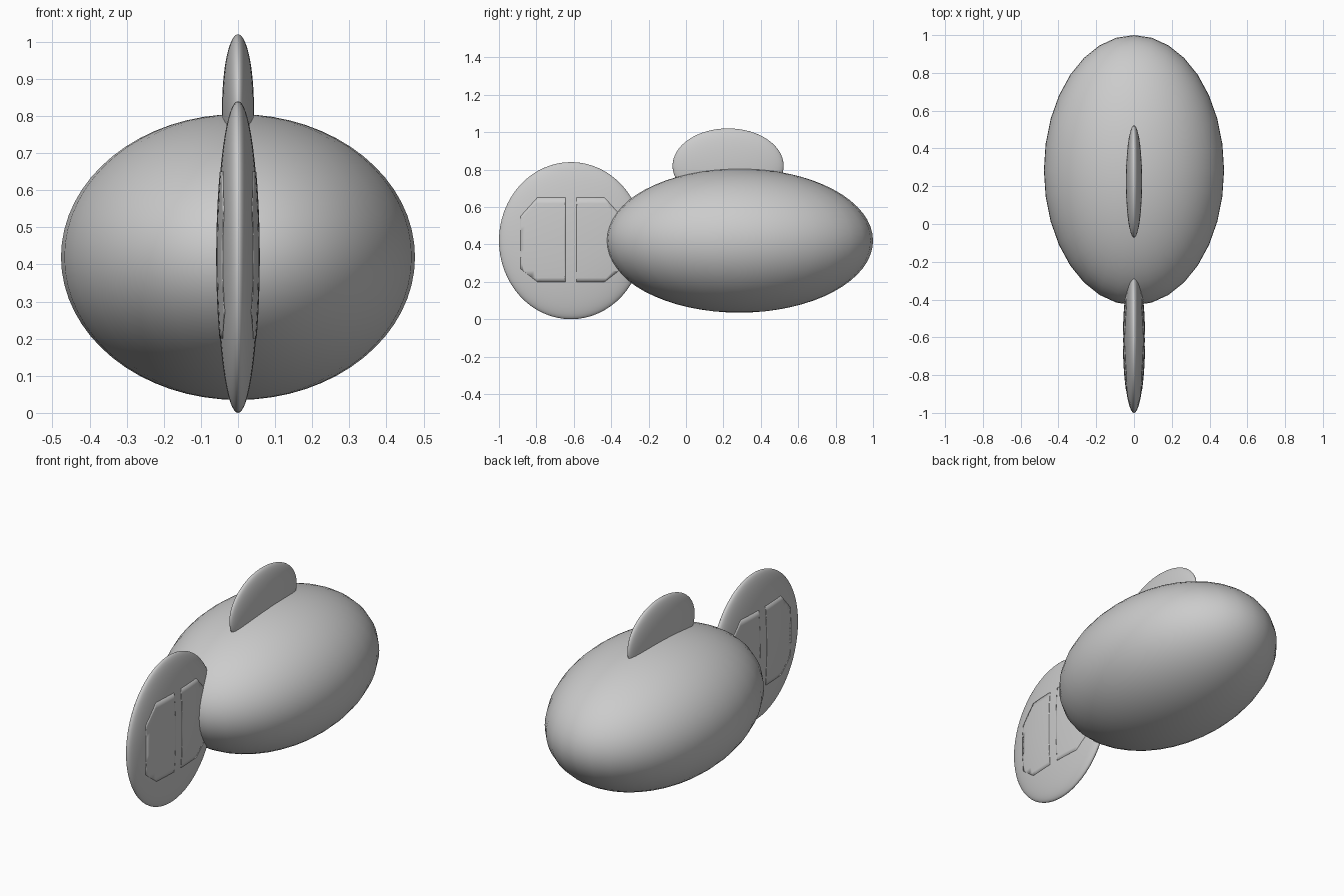
import bpy, bmesh, math
from mathutils import Vector

cube = bpy.data.objects.get("Cube")
if cube:
    bpy.data.objects.remove(cube, do_unlink=True)

# One plain grey for every part
grey = bpy.data.materials.new("plain grey")
grey.use_nodes = True
colour = (0.6, 0.6, 0.6, 1)
grey.diffuse_color = colour
grey.node_tree.nodes["Principled BSDF"].inputs["Base Color"].default_value = colour


def ellipsoid(name, centre, radii, segments, rings, outline=None):
    """Smooth ellipsoid; a convex (y, z) outline keeps only the skin inside it."""
    bm = bmesh.new()
    bmesh.ops.create_uvsphere(bm, u_segments=segments, v_segments=rings, radius=1)
    bmesh.ops.scale(bm, vec=radii, verts=bm.verts)
    bmesh.ops.translate(bm, vec=centre, verts=bm.verts)
    if outline:
        middle = sum((Vector((0, y, z)) for y, z in outline), Vector()) / len(outline)
        for (y0, z0), (y1, z1) in zip(outline, outline[1:] + outline[:1]):
            point, normal = Vector((0, y0, z0)), Vector((0, z1 - z0, y0 - y1))
            if normal.dot(middle - point) > 0:
                normal.negate()
            bmesh.ops.bisect_plane(bm, geom=bm.verts[:] + bm.edges[:] + bm.faces[:],
                                   plane_co=point, plane_no=normal, clear_outer=True)
    mesh = bpy.data.meshes.new(name)
    bm.to_mesh(mesh)
    bm.free()
    mesh.materials.append(grey)
    mesh.shade_smooth()
    obj = bpy.data.objects.new(name, mesh)
    bpy.context.collection.objects.link(obj)
    return obj


# Egg-shaped body, upright front disc and top fin
ellipsoid("body", (0, 0.285, 0.42), (0.477, 0.715, 0.385), 32, 32)
disc_centre, disc_radii = (0, -0.615, 0.42), (0.057, 0.385, 0.42)
ellipsoid("front_disc", disc_centre, disc_radii, 64, 32)
ellipsoid("top_fin", (0, 0.225, 0.82), (0.043, 0.297, 0.2), 64, 32)

# Paired shallow pads on both faces of the disc
pad_radii = (disc_radii[0] + 0.002, disc_radii[1], disc_radii[2])
half = [(0.03, 0.2), (0.03, 0.65), (0.18, 0.65), (0.27, 0.55), (0.27, 0.27), (0.18, 0.2)]
for name, side in (("front_pads", -1), ("rear_pads", 1)):
    outline = [(disc_centre[1] + side * y, z) for y, z in half]
    pads = ellipsoid(name, disc_centre, pad_radii, 64, 32, outline)
    skin = pads.modifiers.new("thickness", 'SOLIDIFY')
    skin.thickness = 0.004
    skin.offset = -1
